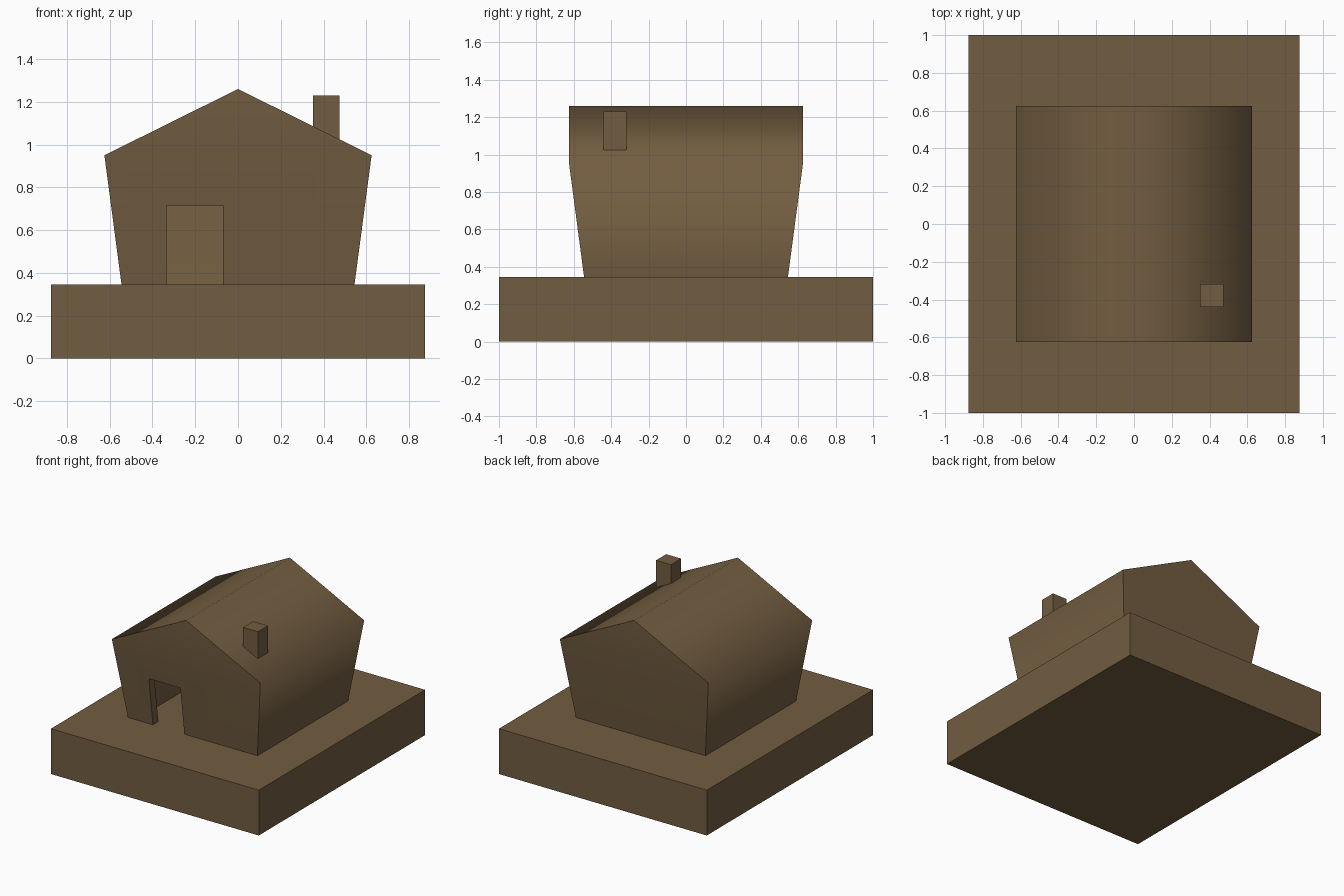
import bpy, bmesh

if "Cube" in bpy.data.objects:
    bpy.data.objects.remove(bpy.data.objects["Cube"])

BASE_TOP, EAVE, RIDGE = 0.345, 0.95, 1.26
FLOOR_HALF, EAVE_HALF = 0.545, 0.625
WALL = 0.065

brown = bpy.data.materials.new("brown")
brown.diffuse_color = (0.17, 0.11, 0.052, 1)
brown.use_nodes = True
brown.node_tree.nodes["Principled BSDF"].inputs["Base Color"].default_value = brown.diffuse_color


def finish(name, bm):
    bmesh.ops.recalc_face_normals(bm, faces=bm.faces)
    mesh = bpy.data.meshes.new(name)
    bm.to_mesh(mesh)
    bm.free()
    mesh.materials.append(brown)
    obj = bpy.data.objects.new(name, mesh)
    bpy.context.collection.objects.link(obj)
    return obj


def box(name, x, y, z):
    bm = bmesh.new()
    bmesh.ops.create_cube(bm, size=1)
    for v in bm.verts:
        v.co = [(lo + hi) / 2 + c * (hi - lo) for c, (lo, hi) in zip(v.co, (x, y, z))]
    return finish(name, bm)


def house_solid(name, bottom, floor, z_eave, eave, z_ridge):
    """Flared walls with a gabled roof."""
    bm = bmesh.new()
    corners = [(-1, -1), (1, -1), (1, 1), (-1, 1)]
    low = [bm.verts.new((sx * floor, sy * floor, bottom)) for sx, sy in corners]
    top = [bm.verts.new((sx * eave, sy * eave, z_eave)) for sx, sy in corners]
    front, back = [bm.verts.new((0, s * eave, z_ridge)) for s in (-1, 1)]
    bm.faces.new(low)
    for i in range(4):
        j = (i + 1) % 4
        bm.faces.new((low[i], low[j], top[j], top[i]))
    bm.faces.new((top[0], top[1], front))
    bm.faces.new((top[2], top[3], back))
    bm.faces.new((top[1], top[2], back, front))
    bm.faces.new((top[3], top[0], front, back))
    return finish(name, bm)


def cut(target, cutter):
    bpy.context.view_layer.objects.active = target
    mod = target.modifiers.new("cut", 'BOOLEAN')
    mod.operation = 'DIFFERENCE'
    mod.solver = 'EXACT'
    mod.object = cutter
    bpy.ops.object.modifier_apply(modifier=mod.name)
    bpy.data.objects.remove(cutter)


# Plinth
box("base", (-0.875, 0.875), (-1, 1), (0, BASE_TOP))

# House shell: hollow inside, doorway through the front wall
house = house_solid("house", BASE_TOP, FLOOR_HALF, EAVE, EAVE_HALF, RIDGE)
slope = (EAVE_HALF - FLOOR_HALF) / (EAVE - BASE_TOP)
drop = 0.04
cut(house, house_solid("room_cutter", BASE_TOP - drop, FLOOR_HALF - WALL - slope * drop,
                       EAVE - 0.04, EAVE_HALF - WALL - slope * 0.04, RIDGE - 0.073))
cut(house, box("door_cutter", (-0.335, -0.07), (-0.75, -0.3), (BASE_TOP - 0.05, 0.715)))

# Soft shading across eaves and ridge, sharp gable edges
bpy.ops.object.select_all(action='DESELECT')
house.select_set(True)
bpy.context.view_layer.objects.active = house
bpy.ops.object.shade_smooth_by_angle(angle=1.4)

# Chimney on the right roof slope
box("chimney", (0.35, 0.475), (-0.44, -0.318), (1.015, 1.23))
